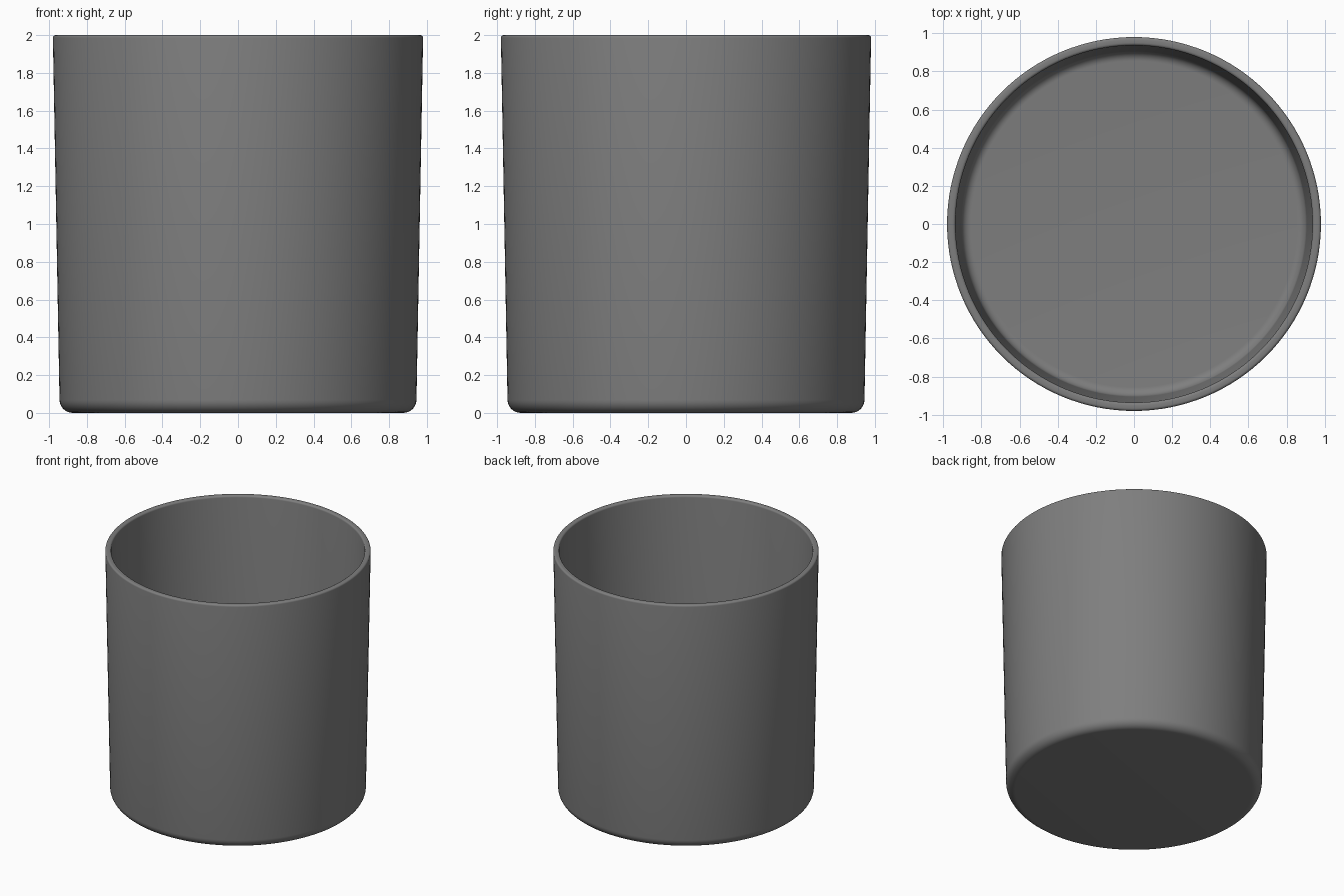
import bpy, bmesh
from math import sin, cos, pi, radians

if "Cube" in bpy.data.objects:
    bpy.data.objects.remove(bpy.data.objects["Cube"])

SEGMENTS = 128


def arc(cx, cz, r, start, end, steps):
    """Points of a circular arc in the (radius, z) plane, angles in degrees."""
    out = []
    for i in range(steps + 1):
        a = radians(start + (end - start) * i / steps)
        out.append((cx + r * cos(a), cz + r * sin(a)))
    return out


# Half section: underside centre, outer wall, rim, inner wall, floor centre
profile = [(0, 0)]
profile += arc(0.875, 0.07, 0.07, -90, -1, 8)      # outer bottom fillet
profile += arc(0.966, 1.986, 0.014, -1, 90, 4)     # outer rim edge
profile += arc(0.950, 1.986, 0.014, 90, 181, 4)    # inner rim edge
profile += arc(0.855, 0.09, 0.05, -1, -90, 8)      # inner floor fillet
profile += [(0, 0.04)]

# Cup: spin the half section around the z axis
bm = bmesh.new()
verts = [bm.verts.new((r, 0, z)) for r, z in profile]
edges = [bm.edges.new(pair) for pair in zip(verts, verts[1:])]
bmesh.ops.spin(bm, geom=verts + edges, cent=(0, 0, 0), axis=(0, 0, 1),
               angle=2 * pi, steps=SEGMENTS)
bmesh.ops.remove_doubles(bm, verts=bm.verts, dist=0.0005)
bmesh.ops.recalc_face_normals(bm, faces=bm.faces)

mesh = bpy.data.meshes.new("cup")
bm.to_mesh(mesh)
bm.free()
cup = bpy.data.objects.new("cup", mesh)
bpy.context.collection.objects.link(cup)

# Dark grey surface
grey = bpy.data.materials.new("dark_grey")
grey.diffuse_color = (0.21, 0.21, 0.21, 1)
grey.use_nodes = True
grey.node_tree.nodes["Principled BSDF"].inputs["Base Color"].default_value = grey.diffuse_color
mesh.materials.append(grey)

# Smooth shading
bpy.context.view_layer.objects.active = cup
cup.select_set(True)
bpy.ops.object.shade_smooth_by_angle(angle=radians(40))
